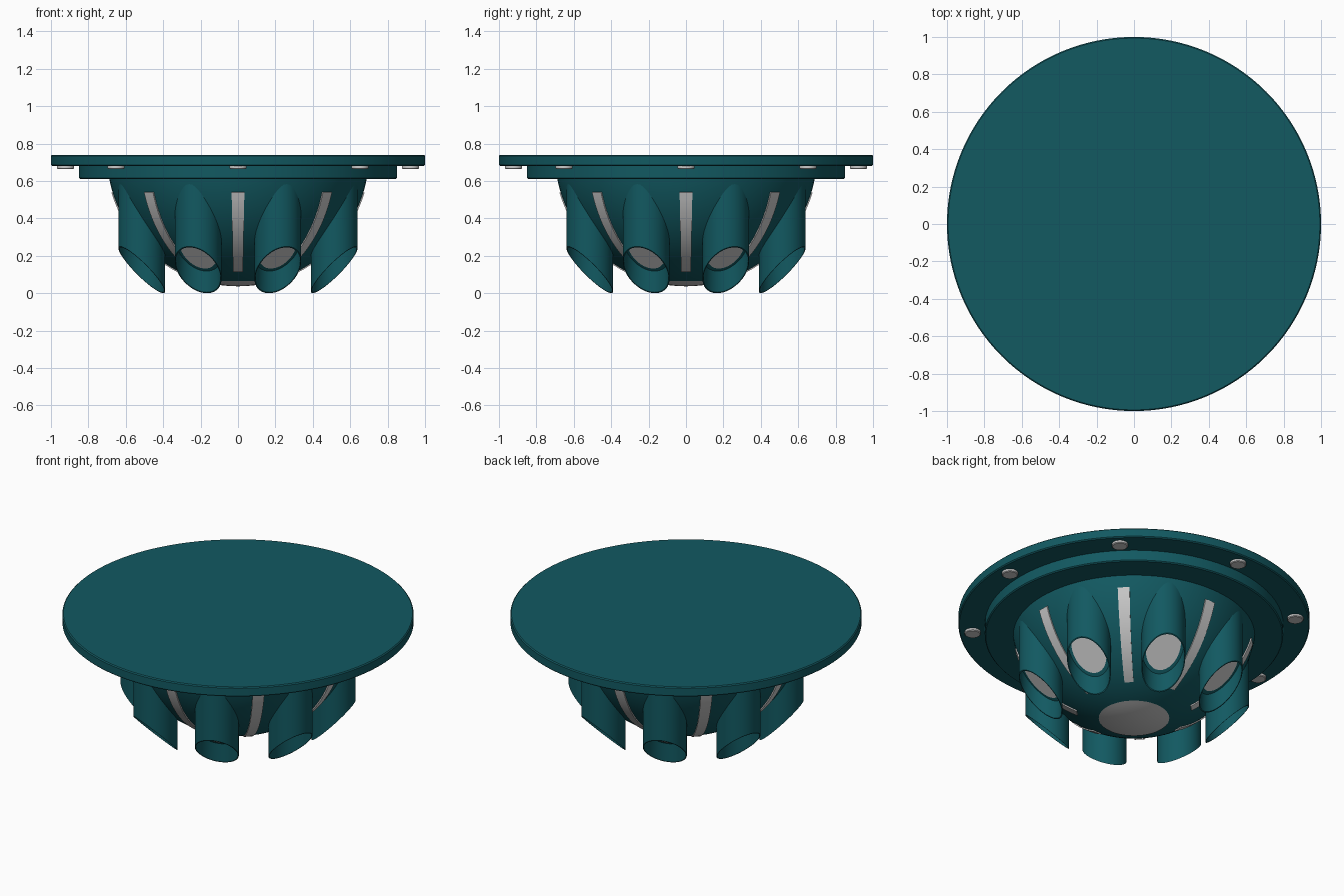
import bpy, bmesh
from math import sin, cos, pi, radians, sqrt
from mathutils import Matrix

if "Cube" in bpy.data.objects:
    bpy.data.objects.remove(bpy.data.objects["Cube"])

teal = bpy.data.materials.new("teal_paint")
teal.diffuse_color = (0.006, 0.1, 0.12, 1)
teal.use_nodes = True
teal.node_tree.nodes["Principled BSDF"].inputs["Base Color"].default_value = teal.diffuse_color
CENTRE_Z, BOWL_R = 0.74, 0.70
TUBE_DIST, TUBE_R = 0.557, 0.125


def finish(name, bm, mat=None, turn=0):
    bmesh.ops.rotate(bm, verts=bm.verts, cent=(0, 0, 0), matrix=Matrix.Rotation(turn, 3, 'Z'))
    bmesh.ops.recalc_face_normals(bm, faces=bm.faces)
    me = bpy.data.meshes.new(name)
    bm.to_mesh(me)
    bm.free()
    ob = bpy.data.objects.new(name, me)
    bpy.context.collection.objects.link(ob)
    if mat:
        me.materials.append(mat)
    bpy.ops.object.select_all(action='DESELECT')
    ob.select_set(True)
    bpy.context.view_layer.objects.active = ob
    bpy.ops.object.shade_smooth_by_angle(angle=radians(35))
    return ob


def loft(rings):
    """Skin a list of closed rings of points and cap both ends."""
    bm = bmesh.new()
    loops = [[bm.verts.new(p) for p in ring] for ring in rings]
    n = len(loops[0])
    for a, b in zip(loops, loops[1:]):
        for i in range(n):
            j = (i + 1) % n
            bm.faces.new((a[i], a[j], b[j], b[i]))
    bm.faces.new(loops[0])
    bm.faces.new(loops[-1])
    return bm


def ring(r, z, x=0, n=48, slant=False):
    """Circle at height z; slanted circles rise 45 degrees away from the axis."""
    pts = []
    for i in range(n):
        a = 2 * pi * i / n
        pts.append((x + r * cos(a), r * sin(a), z + (r * cos(a) if slant else 0)))
    return pts


def on_bowl(radius, polar):
    return radius * sin(polar), CENTRE_Z - radius * cos(polar)


def dome(radius, start, end, steps, n=96):
    out = []
    for k in range(steps + 1):
        r, z = on_bowl(radius, start + (end - start) * k / steps)
        out.append(ring(r, z, n=n))
    return out


# stepped round top plate
e = 0.006
finish("mounting_plate", loft([ring(r, z, n=128) for r, z in
       [(0.85 - e, 0.61), (0.85, 0.61 + e), (0.85, 0.68), (1 - e, 0.68), (1, 0.68 + e),
        (1, 0.74 - e), (1 - e, 0.74)]]), teal)

# hemispherical bowl and its grey bottom lens
finish("bowl", loft(dome(BOWL_R, radians(1), radians(82), 28)), teal)
finish("bottom_lens", loft(dome(BOWL_R + 0.003, radians(0.5), radians(16.6), 8)))

for k in range(8):
    # hollow vertical shroud with a slanted mouth
    turn = radians(22.5 + 45 * k)
    mouth, floor = TUBE_R, 0.232
    finish(f"lamp_shroud_{k}", loft([
        ring(TUBE_R, 0.60, TUBE_DIST),
        ring(TUBE_R, mouth, TUBE_DIST, slant=True),
        ring(TUBE_R - 0.005, mouth, TUBE_DIST, slant=True),
        ring(TUBE_R - 0.005, floor + 0.006, TUBE_DIST, slant=True)]), teal, turn)

    # recessed slanted lamp lens
    finish(f"lamp_lens_{k}", loft([
        ring(0.10, floor + 0.02, TUBE_DIST, slant=True),
        ring(0.10, floor, TUBE_DIST, slant=True)]), None, turn)

    # curved grey strip following the bowl
    turn = radians(45 * k)
    rings = []
    for i in range(17):
        t = i / 16
        polar = radians(27.6 + 45.8 * t)
        w = 0.026 + 0.008 * t
        section = []
        for rad, y in ((0.69, -w), (0.706, -w), (0.706, w), (0.69, w)):
            x, z = on_bowl(rad, polar)
            section.append((x, y, z))
        rings.append(section)
    finish(f"light_strip_{k}", loft(rings), None, turn)

    # bolt head under the plate rim
    finish(f"bolt_head_{k}", loft([ring(0.046, 0.69, 0.922, 32), ring(0.046, 0.668, 0.922, 32),
                                   ring(0.041, 0.664, 0.922, 32)]), None, turn)
